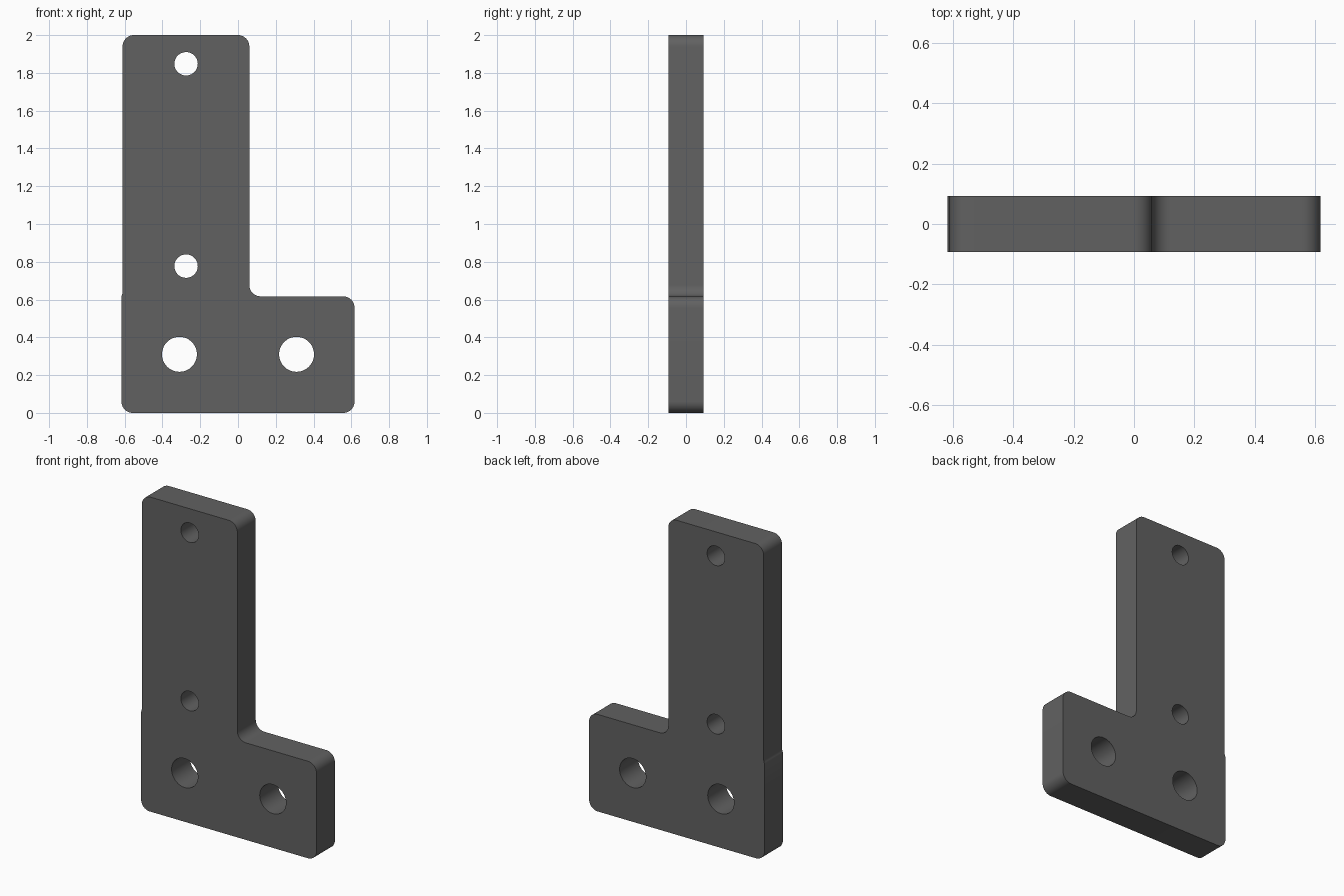
import bpy, bmesh
from math import sin, cos, tan, pi, radians
from mathutils import Vector

if "Cube" in bpy.data.objects:
    bpy.data.objects.remove(bpy.data.objects["Cube"])

HALF_DEPTH = 0.0925
R = 0.06


def rounded(corners, steps=10):
    """Outline from (x, z, radius) corners, each replaced by a tangent arc."""
    pts = []
    for i, (x, z, r) in enumerate(corners):
        p = Vector((x, z))
        if r == 0:
            pts.append(p)
            continue
        a = (Vector(corners[i - 1][:2]) - p).normalized()
        b = (Vector(corners[(i + 1) % len(corners)][:2]) - p).normalized()
        half = a.angle(b) / 2
        start = p + a * (r / tan(half))
        centre = p + (a + b).normalized() * (r / sin(half))
        sweep = pi - 2 * half
        u = start - centre
        v = -a * r
        for k in range(steps + 1):
            t = sweep * k / steps
            pts.append(centre + u * cos(t) + v * sin(t))
    return pts


def circle(x, z, r, n=48):
    return [Vector((x + r * cos(2 * pi * k / n), z + r * sin(2 * pi * k / n))) for k in range(n)]


# L-shaped outline, with the small relief arc where the upright meets the foot
relief = [(-0.671 + R * cos(radians(t)), 0.644 + R * sin(radians(t)), 0)
          for t in (0, -7, -14, -20, -27)]
outline = rounded([(-0.617, 0, R), (0.617, 0, R), (0.617, 0.617, R),
                   (0.06, 0.617, R), (0.06, 2, R), (-0.611, 2, R)] + relief)

# Two screw holes in the upright, two larger holes in the foot
holes = [circle(-0.275, z, 0.062) for z in (0.777, 1.848)]
holes += [circle(x, 0.31, 0.0925) for x in (-0.31, 0.31)]

# Filled and extruded plate profile
curve = bpy.data.curves.new("bracket_plate", 'CURVE')
curve.dimensions = '2D'
curve.fill_mode = 'BOTH'
curve.extrude = HALF_DEPTH
for loop in [outline] + holes:
    spline = curve.splines.new('POLY')
    spline.points.add(len(loop) - 1)
    for sp, p in zip(spline.points, loop):
        sp.co = (p.x, p.y, 0, 1)
    spline.use_cyclic_u = True

plate = bpy.data.objects.new("bracket_plate", curve)
bpy.context.collection.objects.link(plate)
plate.rotation_euler.x = pi / 2
bpy.context.view_layer.objects.active = plate
plate.select_set(True)
bpy.ops.object.convert(target='MESH')
plate = bpy.context.object
bpy.ops.object.transform_apply(location=False, rotation=True, scale=False)

# Weld caps to walls and face everything outwards
bm = bmesh.new()
bm.from_mesh(plate.data)
bmesh.ops.remove_doubles(bm, verts=bm.verts, dist=0.0002)
bmesh.ops.recalc_face_normals(bm, faces=bm.faces)
bm.to_mesh(plate.data)
bm.free()

# Dark charcoal finish
charcoal = bpy.data.materials.new("charcoal")
charcoal.diffuse_color = (0.12, 0.12, 0.12, 1)
charcoal.use_nodes = True
charcoal.node_tree.nodes["Principled BSDF"].inputs["Base Color"].default_value = charcoal.diffuse_color
plate.data.materials.clear()
plate.data.materials.append(charcoal)

bpy.ops.object.shade_smooth_by_angle(angle=radians(25))
